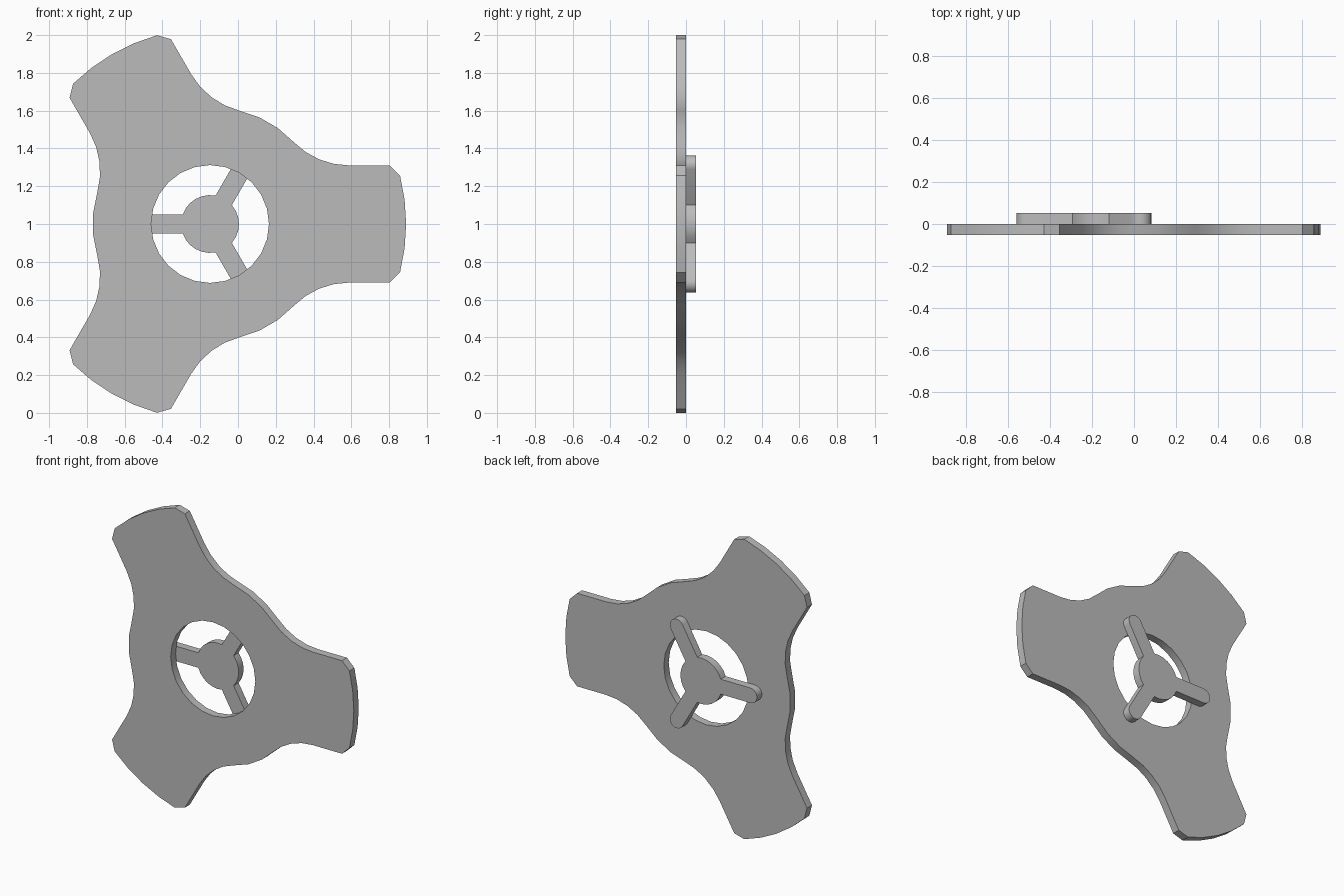
import bpy
import bmesh
from math import asin, cos, sin, pi, radians

CX, CZ = -0.148, 1.0      # centre of the rotor
DEPTH = 0.052

if "Cube" in bpy.data.objects:
    bpy.data.objects.remove(bpy.data.objects["Cube"], do_unlink=True)

grey = bpy.data.materials.new("plain grey")
grey.use_nodes = True
colour = (0.5, 0.5, 0.5, 1)
grey.diffuse_color = colour
grey.node_tree.nodes["Principled BSDF"].inputs["Base Color"].default_value = colour


def arc(radius, start, end, steps, cx=0, cy=0):
    """Points on an arc, both ends included, angles in radians."""
    angles = [start + (end - start) * i / steps for i in range(steps + 1)]
    return [(cx + radius * cos(a), cy + radius * sin(a)) for a in angles]


def repeat_three(points, first):
    """Repeat one third of an outline around the centre."""
    result = []
    for k in range(3):
        a = first + k * 2 * pi / 3
        result += [(x * cos(a) - y * sin(a), x * sin(a) + y * cos(a)) for x, y in points]
    return result


def extruded(name, loops, y0, y1):
    """Fill closed outlines (later ones are holes) and extrude along y."""
    bm = bmesh.new()
    edges = []
    for loop in loops:
        verts = [bm.verts.new((CX + x, y0, CZ + z)) for x, z in loop]
        edges += [bm.edges.new((v, verts[i - 1])) for i, v in enumerate(verts)]
    bmesh.ops.triangle_fill(bm, edges=edges, use_beauty=True, normal=(0, -1, 0))
    grown = bmesh.ops.extrude_face_region(bm, geom=bm.faces[:], use_keep_orig=True)
    for v in grown["geom"]:
        if isinstance(v, bmesh.types.BMVert):
            v.co.y = y1
    bmesh.ops.recalc_face_normals(bm, faces=bm.faces[:])
    mesh = bpy.data.meshes.new(name)
    bm.to_mesh(mesh)
    bm.free()
    mesh.materials.append(grey)
    obj = bpy.data.objects.new(name, mesh)
    bpy.context.collection.objects.link(obj)
    bpy.ops.object.select_all(action="DESELECT")
    obj.select_set(True)
    bpy.context.view_layer.objects.active = obj
    bpy.ops.object.shade_smooth_by_angle(angle=radians(30))
    return obj


# Three-armed plate: rounded tip, chamfered corner, concave fillet, waist
TIP, WAIST, HALF, FILLET = 1.038, 0.622, 0.31, 0.411
fx, fy = 0.737, HALF + FILLET
tangent = radians(44.4)
upper = [(0.951, HALF)]
upper += arc(FILLET, 1.5 * pi, pi + tangent, 4, fx, fy)
tip_angle = radians(14.3)
waist = arc(WAIST, tangent, 2 * pi / 3 - tangent, 3)[1:-1]
lower = [(x, -y) for x, y in reversed(upper)]
third = lower + arc(TIP, -tip_angle, tip_angle, 4) + upper + waist
hole = arc(0.312, 0, 2 * pi, 24)[:-1]
extruded("three_arm_plate", [repeat_three(third, 0), hole], -DEPTH, 0)

# Hub with three round-ended spokes, on the back of the plate
HUB, SPOKE, REACH = 0.153, 0.05, 0.362
join = asin(SPOKE / HUB)
spoke = arc(SPOKE, -pi / 2, pi / 2, 8, REACH, 0)
hub_arc = arc(HUB, join, 2 * pi / 3 - join, 6)
extruded("spoked_hub", [repeat_three(spoke + hub_arc, pi / 3)], 0, DEPTH)
